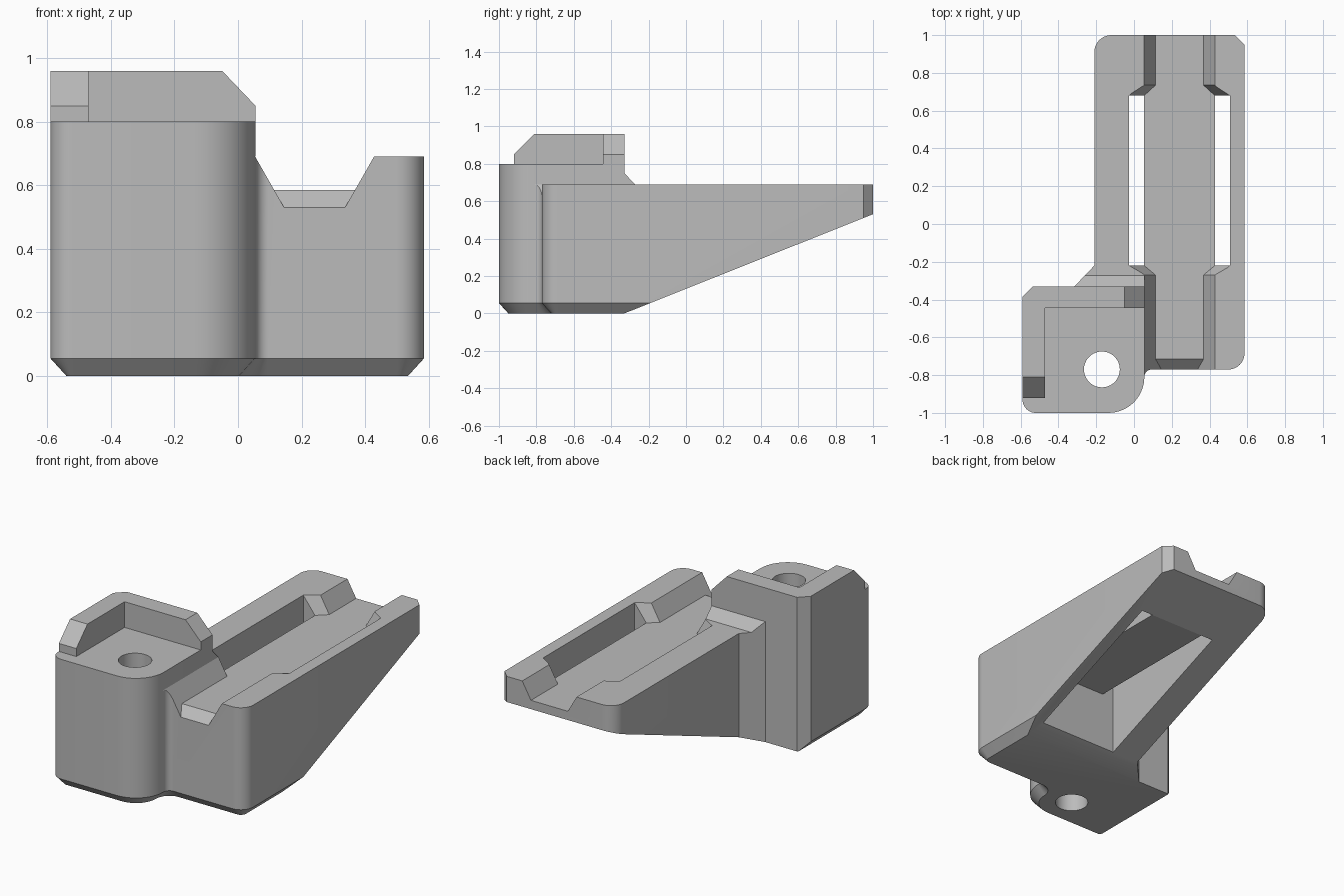
import bpy, bmesh
from math import cos, sin, radians
from mathutils import Vector

cube = bpy.data.objects.get("Cube")
if cube:
    bpy.data.objects.remove(cube, do_unlink=True)

grey = bpy.data.materials.new("plain grey")
grey.use_nodes = True
grey.diffuse_color = (0.5, 0.5, 0.5, 1)
grey.node_tree.nodes["Principled BSDF"].inputs["Base Color"].default_value = (0.5, 0.5, 0.5, 1)


def loft(name, rings):
    """Closed solid through rings of matching points."""
    bm = bmesh.new()
    rows = [[bm.verts.new(p) for p in ring] for ring in rings]
    n = len(rows[0])
    for a, b in zip(rows, rows[1:]):
        for i in range(n):
            j = (i + 1) % n
            bm.faces.new((a[i], a[j], b[j], b[i]))
    bm.faces.new(rows[0][::-1])
    bm.faces.new(rows[-1])
    bmesh.ops.recalc_face_normals(bm, faces=bm.faces[:])
    mesh = bpy.data.meshes.new(name)
    bm.to_mesh(mesh)
    bm.free()
    mesh.materials.append(grey)
    ob = bpy.data.objects.new(name, mesh)
    bpy.context.collection.objects.link(ob)
    return ob


def flat(points, z):
    return [(x, y, z) for x, y in points]


def prism(name, points, lo, hi, axis="z"):
    place = {"x": lambda p, t: (t, p[0], p[1]),
             "y": lambda p, t: (p[0], t, p[1]),
             "z": lambda p, t: (p[0], p[1], t)}[axis]
    return loft(name, [[place(p, t) for p in points] for t in (lo, hi)])


def box(name, x0, x1, y0, y1, z0, z1):
    return prism(name, [(x0, y0), (x1, y0), (x1, y1), (x0, y1)], z0, z1)


def arc(cx, cy, r, a0, a1, n=10):
    angles = [radians(a0 + (a1 - a0) * i / n) for i in range(n + 1)]
    return [(cx + r * cos(a), cy + r * sin(a)) for a in angles]


def cut(ob, cutters):
    bpy.context.view_layer.objects.active = ob
    for c in cutters:
        mod = ob.modifiers.new("cut", "BOOLEAN")
        mod.operation = "DIFFERENCE"
        mod.solver = "EXACT"
        mod.object = c
        bpy.ops.object.modifier_apply(modifier=mod.name)


def inset(points, amount):
    """Move each side of a counter-clockwise outline inward by amount(midpoint)."""
    n = len(points)
    pts = [Vector(p) for p in points]
    sides = []
    for i in range(n):
        a, b = pts[i], pts[(i + 1) % n]
        d = (b - a).normalized()
        sides.append((Vector((-d.y, d.x)), amount((a + b) / 2)))
    out = []
    for i, p in enumerate(pts):
        (n1, d1), (n2, d2) = sides[i - 1], sides[i]
        det = n1.x * n2.y - n1.y * n2.x
        if abs(det) < 1e-4:
            q = p + n1 * d1
        else:
            q = p + Vector(((d1 * n2.y - d2 * n1.y) / det,
                            (n1.x * d2 - n2.x * d1) / det))
        out.append((q.x, q.y))
    return out


# Outline of block and rail bed
block_front = arc(-.52, -.93, .07, 180, 270) + arc(-.135, -.81, .19, 270, 360)
block_back = [(-.535, -.33), (-.59, -.385)]
outline = (block_front + arc(.095, -.81, .04, 180, 90)[1:]
           + arc(.5, -.685, .085, 270, 360)
           + [(.585, .95), (.535, 1)] + arc(-.12, .91, .09, 90, 180)
           + [(-.21, -.22), (-.315, -.33)] + block_back)
foot = inset(outline, lambda m: 0 if m.y > -.36 and m.x < .5 else .05)
body = loft("body", [flat(foot, 0), flat(outline, .055), flat(outline, .69)])

# Sloped underside
under = prism("under_cutter", [(-.455, -.05), (1.2, .61), (1.2, -.2), (-.455, -.2)],
              -1, 1, "x")

# Channel with sloping walls and a lowered front lip
MID, FLOOR, TOP = .241, .585, .69


def section(y, z):
    low, high = .187 - (TOP - z) * .57, .187 + .06 * .57
    return [(MID - low, y, z), (MID + low, y, z), (MID + high, y, .75), (MID - high, y, .75)]


channel = loft("channel_cutter", [section(-.83, .47), section(-.715, FLOOR), section(1.1, FLOOR)])


# Wider middle stretch with flared ends
def octagon(inner, outer, z):
    half = [(inner, -.27), (outer, -.22), (outer, .68), (inner, .735)]
    return flat([(MID + x, y) for x, y in half] + [(MID - x, y) for x, y in half[::-1]], z)


wide = loft("wide_cutter", [octagon(.127, .187, FLOOR), octagon(.204, .29, .72)])

# Side slots and the pocket under the channel floor
slots = [box("slot_cutter", MID + min(s * .187, s * .267), MID + max(s * .187, s * .267),
             -.22, .68, .2, .8) for s in (-1, 1)]
pocket = box("pocket_cutter", MID - .267, MID + .267, -.22, .68, -.1, .405)
hole = prism("hole_cutter", arc(-.17, -.77, .095, 0, 350, 35), -.1, 1)

cut(body, [under, pocket, *slots, wide, channel, hole])

# Upper part of the block
upper = prism("block_upper", block_front + [(.055, -.33)] + block_back, .69, .8)
cut(upper, [hole])

# Corner guard on top of the block
parts = [body, upper,
         prism("guard_back", [(-.47, .8), (.055, .8), (.055, .85), (-.05, .96), (-.47, .96)],
               -.445, -.33, "y"),
         prism("guard_side", [(-.92, .8), (-.445, .8), (-.445, .96), (-.81, .96), (-.92, .85)],
               -.59, -.47, "x"),
         prism("guard_corner", [(-.59, -.445), (-.47, -.445), (-.47, -.33)] + block_back,
               .8, .96)]

# Sloped fillet between block and bed
parts.append(loft("back_fillet", [
    [(-.315, -.33, .69), (-.26, -.272, .69), (-.315, -.33, .75)],
    [(.055, -.33, .69), (.055, -.272, .69), (.055, -.33, .75)]]))

for c in [under, channel, wide, pocket, hole, *slots]:
    bpy.data.objects.remove(c, do_unlink=True)

bpy.ops.object.select_all(action="DESELECT")
for ob in parts:
    ob.select_set(True)
bpy.context.view_layer.objects.active = body
bpy.ops.object.shade_smooth_by_angle(angle=radians(25))
